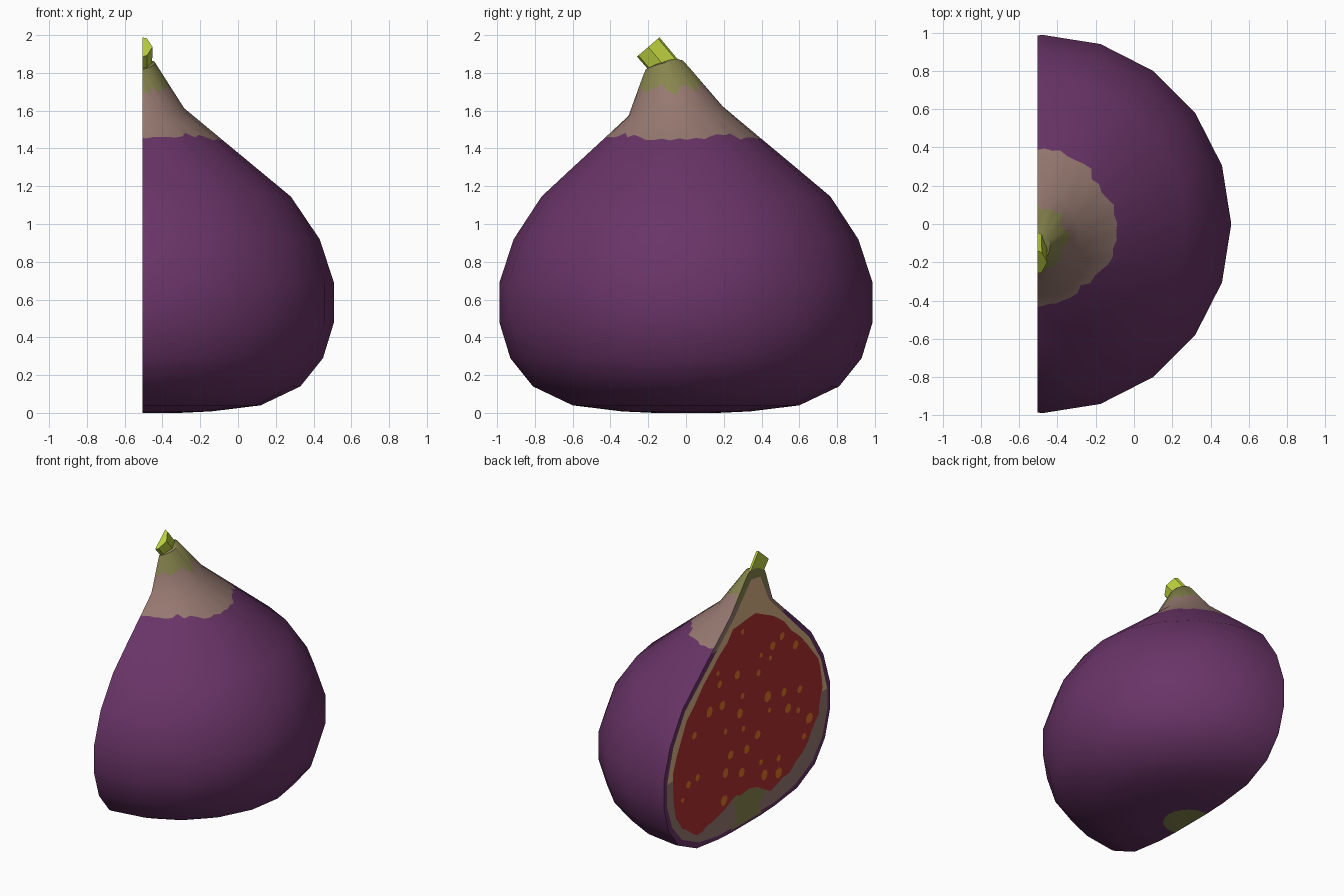
import bpy, bmesh, math, random
from mathutils import Vector, Matrix

if "Cube" in bpy.data.objects:
    bpy.data.objects.remove(bpy.data.objects["Cube"])

random.seed(4)
CUT = -0.505      # x of the sliced face
SIDES = 20


def srgb(r, g, b):
    def lin(c):
        c /= 255
        return c / 12.92 if c < 0.04045 else ((c + 0.055) / 1.055) ** 2.4
    return (lin(r), lin(g), lin(b), 1)


def material(name, *rgb):
    m = bpy.data.materials.new(name)
    m.diffuse_color = srgb(*rgb)
    m.use_nodes = True
    m.node_tree.nodes["Principled BSDF"].inputs["Base Color"].default_value = m.diffuse_color
    return m


PURPLE = material("purple skin", 105, 52, 103)
MAUVE = material("dusty mauve", 150, 121, 112)
OLIVE = material("olive green", 135, 133, 78)
LIME = material("lime stem", 188, 208, 62)
CREAM = material("cream flesh", 218, 180, 135)
RED = material("red pulp", 174, 48, 45)
SEED = material("amber seed", 222, 118, 40)


def finish(name, bm, mats, smooth=None):
    me = bpy.data.meshes.new(name)
    bm.to_mesh(me)
    bm.free()
    for m in mats:
        me.materials.append(m)
    if smooth:
        me.polygons.foreach_set("use_smooth", [True] * len(me.polygons))
        me.set_sharp_from_angle(angle=math.radians(smooth))
    ob = bpy.data.objects.new(name, me)
    bpy.context.collection.objects.link(ob)
    return ob


def slice_half(bm):
    """Remove everything left of the cut and close it; returns the cap face."""
    geom = bm.verts[:] + bm.edges[:] + bm.faces[:]
    res = bmesh.ops.bisect_plane(bm, geom=geom, plane_co=(CUT, 0, 0),
                                 plane_no=(-1, 0, 0), clear_outer=True)
    edges = [e for e in res["geom_cut"] if isinstance(e, bmesh.types.BMEdge)]
    cap = bmesh.ops.contextual_create(bm, geom=edges)["faces"]
    for f in cap:
        f.normal_update()
        if f.normal.x > 0:
            f.normal_flip()
    return cap


# --- Body: rings of (centre x, centre y, radius, height, tilt) ---
RINGS = [(-.48, 0, .17, 0, 0), (-.48, 0, .34, .008, 0), (-.48, 0, .60, .04, 0),
         (-.48, 0, .81, .14, 0), (-.48, 0, .93, .29, 0), (-.48, 0, .988, .48, 0),
         (-.48, 0, .988, .69, 0), (-.48, 0, .912, .92, 0), (-.485, 0, .765, 1.145, 0),
         (-.54, -.055, .255, 1.595, .1), (-.545, -.115, .107, 1.835, .24),
         (-.545, -.10, .05, 1.867, .2)]
bm = bmesh.new()
rings = []
for cx, cy, r, z, tilt in RINGS:
    row = []
    for j in range(SIDES):
        a = math.tau * j / SIDES
        dx, dy = r * math.cos(a), r * math.sin(a)
        row.append(bm.verts.new((cx + dx, cy + dy, z + tilt * (dy + dx * .7))))
    rings.append(row)
bm.faces.new(rings[0][::-1]).material_index = 2      # blossom end
bm.faces.new(rings[-1]).material_index = 2
for i in range(len(rings) - 1):
    for j in range(SIDES):
        k = (j + 1) % SIDES
        f = bm.faces.new((rings[i][j], rings[i][k], rings[i + 1][k], rings[i + 1][j]))
        f.material_index = {9: 1, 10: 2}.get(i, 0)


# --- Ragged colour borders on the neck, cut into the faces ---
def ragged_border(i, level, wobble, upper):
    low, high = rings[i], rings[i + 1]
    cuts = []
    for a, b in zip(low, high):
        e = bm.edges.get((a, b))
        cuts.append(bmesh.utils.edge_split(e, a, level + random.uniform(-wobble, wobble))[1])
    for j in range(SIDES):
        k = (j + 1) % SIDES
        va, vb = cuts[j], cuts[k]
        face = (set(va.link_faces) & set(vb.link_faces)).pop()
        mat = face.material_index
        up = high[j].co - low[j].co
        pts = [va.co.lerp(vb.co, t) + up * random.uniform(-wobble, wobble) * .6
               for t in (.3, .65)]
        bmesh.utils.face_split(face, va, vb, coords=pts)
        for f in va.link_faces:
            if vb in f.verts:
                f.material_index = upper if high[j] in f.verts[:] else mat


ragged_border(8, .69, .06, 1)
ragged_border(9, .38, .16, 2)
cap = slice_half(bm)
# skin rim on the sliced face follows the outside colours
for z in (1.43, 1.68):
    caps = [f for f in bm.faces if f.calc_center_median().x < CUT + 1e-4]
    geom = list({g for f in caps for g in (*f.verts, *f.edges)}) + caps
    bmesh.ops.bisect_plane(bm, geom=geom, plane_co=(0, 0, z), plane_no=(0, 0, 1))
for f in bm.faces:
    if all(v.co.x < CUT + 1e-4 for v in f.verts):
        z = sum((min(v.co.z for v in f.verts), max(v.co.z for v in f.verts))) / 2
        f.material_index = 0 if z < 1.43 else 1 if z < 1.68 else 2
finish("fig_body", bm, [PURPLE, MAUVE, OLIVE], 40)

# --- Stem: short leaning octagonal stub, sliced too ---
bm = bmesh.new()
axis = Vector((0, -.65, .76)).normalized()
rot = axis.to_track_quat('Z', 'Y').to_matrix().to_4x4()
mid = Vector((-.55, -.2, 1.937)) - axis * .08
bmesh.ops.create_cone(bm, cap_ends=True, segments=8, radius1=.095, radius2=.097,
                      depth=.16, matrix=Matrix.Translation(mid) @ rot)
slice_half(bm)
finish("stem", bm, [LIME])


# --- Thin painted plates on the sliced face ---
def outline_face(bm, pts, x):
    f = bm.faces.new([bm.verts.new((x, y, z)) for y, z in pts])
    f.normal_update()
    if f.normal.x > 0:
        f.normal_flip()


def plate(name, shapes, x, mat):
    bm = bmesh.new()
    for pts in shapes:
        outline_face(bm, pts, x)
    finish(name, bm, [mat])


def roughen(pts, amount):
    out = []
    for (y0, z0), (y1, z1) in zip(pts, pts[1:] + pts[:1]):
        out.append((y0, z0))
        for t in (.33, .67):
            out.append((y0 + (y1 - y0) * t + random.uniform(-amount, amount),
                        z0 + (z1 - z0) * t + random.uniform(-amount, amount)))
    return out


upper = [(.95, .65), (.875, .9), (.735, 1.12), (.15, 1.6), (-.05, 1.81), (-.16, 1.79),
         (-.26, 1.58), (-.735, 1.12), (-.875, .9), (-.95, .65)]
plate("upper_flesh", [upper], CUT - .002, CREAM)

half = [(.95, .65), (.95, .49), (.89, .31), (.77, .17), (.57, .075), (.33, .035)]
plate("lower_flesh", [half + [(-y, z) for y, z in half[::-1]]], CUT - .002, MAUVE)

pulp = [(-.1, 1.54), (-.34, 1.42), (-.62, 1.17), (-.84, .92), (-.89, .68), (-.85, .5),
        (-.72, .34), (-.5, .19), (-.27, .14), (-.12, .23), (.02, .25), (.17, .25),
        (.41, .17), (.6, .14), (.78, .26), (.86, .42), (.88, .71), (.72, 1.04),
        (.41, 1.32), (.17, 1.52)]
plate("pulp", [roughen(pulp, .012)], CUT - .004, RED)

eye = [(.2, .02), (.12, .1), (.17, .25), (.02, .25), (-.12, .23), (-.22, .16),
       (-.12, .08), (-.17, .02)]
plate("blossom_end_core", [eye], CUT - .003, OLIVE)

seeds = [(.06, 1.46), (-.3, 1.22), (-.41, 1.25), (-.57, 1.12), (-.16, 1.2), (.35, 1.26),
         (.12, 1.16), (-.13, 1.08), (-.27, 1.14), (.06, .98), (.3, 1.0), (.45, 1.01),
         (.33, 1.17), (-.24, .86), (-.43, .82), (-.26, .75), (-.48, .68), (-.6, .62),
         (-.73, .51), (.05, .73), (-.12, .62), (.26, .79), (-.67, .4), (-.62, .77),
         (.01, .56), (.2, .59), (-.16, .4), (-.37, .35), (.63, .9), (.07, .41),
         (-.37, .24), (.26, .48), (.7, .56), (.59, .57), (.28, .28), (-.2, .29),
         (.77, .47), (.09, .86)]
shapes = []
for y, z in seeds:
    r = random.uniform(.018, .042)
    shapes.append([(y + r * math.cos(a) * random.uniform(.85, 1.1),
                    z + r * math.sin(a) * random.uniform(.85, 1.1))
                   for a in [math.tau * n / 8 for n in range(8)]])
plate("seeds", shapes, CUT - .006, SEED)
